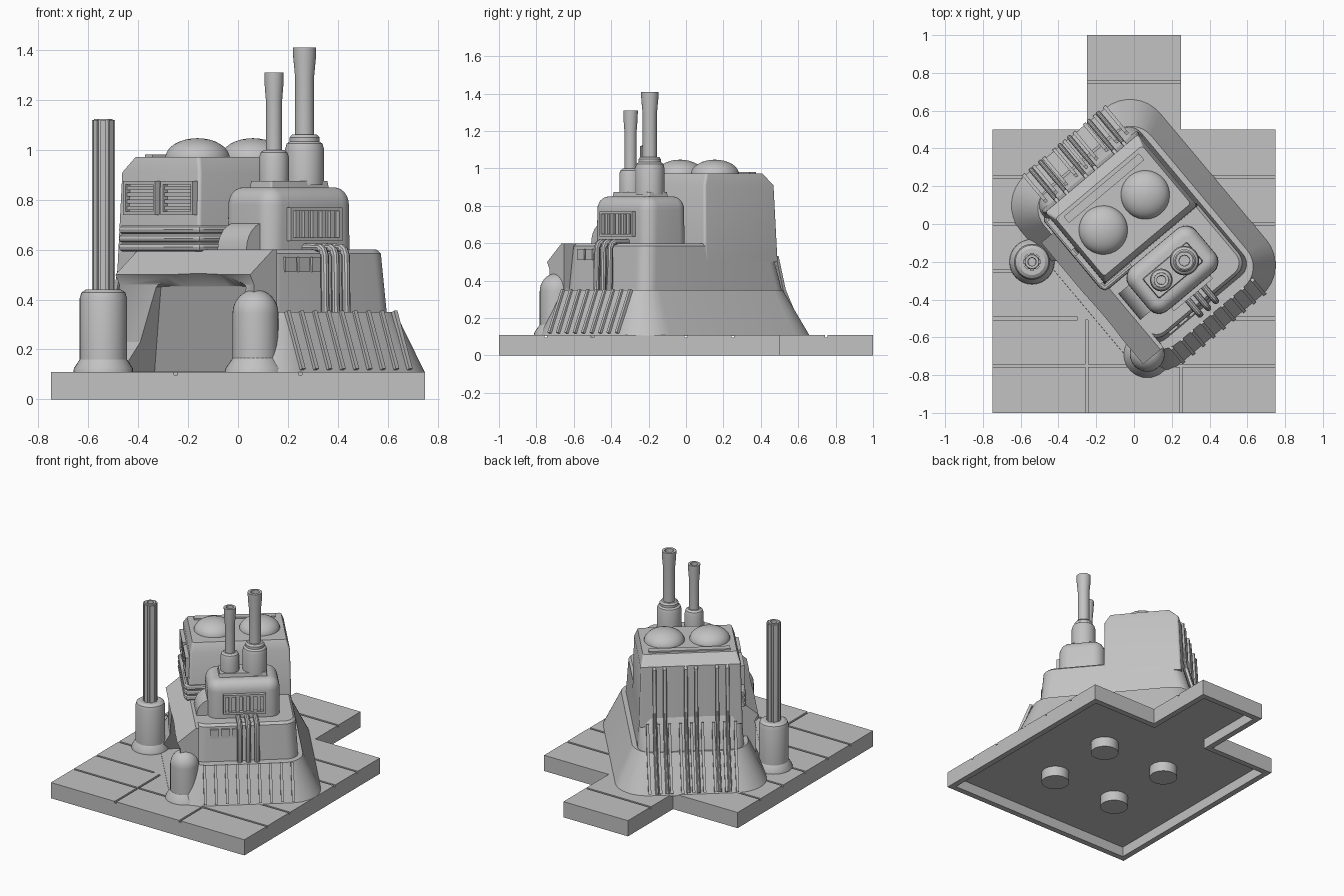
import bpy, bmesh, math
from mathutils import Matrix, Vector

cube = bpy.data.objects.get("Cube")
if cube:
    bpy.data.objects.remove(cube)

grey = bpy.data.materials.new("plain_grey")
grey.use_nodes = True
grey.diffuse_color = (0.54, 0.54, 0.54, 1)
grey.node_tree.nodes["Principled BSDF"].inputs["Base Color"].default_value = (0.54, 0.54, 0.54, 1)

TURN = Matrix.Rotation(math.radians(40), 4, 'Z')   # the building stands turned on its plot
STILL = Matrix.Identity(4)
parts = []


def finish(name, bm, frame=TURN):
    bmesh.ops.recalc_face_normals(bm, faces=bm.faces)
    mesh = bpy.data.meshes.new(name)
    bm.to_mesh(mesh)
    bm.free()
    mesh.materials.append(grey)
    ob = bpy.data.objects.new(name, mesh)
    ob.matrix_world = frame
    bpy.context.collection.objects.link(ob)
    parts.append(ob)
    return ob


def add_box(bm, x0, x1, y0, y1, z0, z1):
    mat = Matrix.Translation(((x0 + x1) / 2, (y0 + y1) / 2, (z0 + z1) / 2))
    mat = mat @ Matrix.Diagonal((x1 - x0, y1 - y0, z1 - z0, 1))
    return bmesh.ops.create_cube(bm, size=1, matrix=mat)["verts"]


def boxes(name, dims, frame=TURN):
    bm = bmesh.new()
    for d in dims:
        add_box(bm, *d)
    return finish(name, bm, frame)


def bridge(bm, rings):
    """Skin closed rings of equal length and cap both ends."""
    rings = [[bm.verts.new(p) for p in ring] for ring in rings]
    n = len(rings[0])
    for a, b in zip(rings, rings[1:]):
        for i in range(n):
            j = (i + 1) % n
            bm.faces.new((a[i], a[j], b[j], b[i]))
    return bm.faces.new(rings[0][::-1]), bm.faces.new(rings[-1])


def rounded(x0, x1, y0, y1, r, z, steps=8):
    pts = []
    corners = ((x1 - r, y1 - r), (x0 + r, y1 - r), (x0 + r, y0 + r), (x1 - r, y0 + r))
    for k, (cx, cy) in enumerate(corners):
        for s in range(steps + 1):
            a = math.pi / 2 * (k + s / steps)
            pts.append((cx + r * math.cos(a), cy + r * math.sin(a), z))
    return pts


def loft(name, sections):
    bm = bmesh.new()
    bridge(bm, [rounded(*s) for s in sections])
    return finish(name, bm)


def lathe(name, profile, x, y, frame=TURN, n=32):
    bm = bmesh.new()
    bridge(bm, [[(x + r * math.cos(math.tau * i / n), y + r * math.sin(math.tau * i / n), z)
                 for i in range(n)] for r, z in profile])
    return finish(name, bm, frame)


def dome_profile(r, z, h, steps=8):
    return [(max(r * math.cos(a), 0.002), z + h * math.sin(a))
            for a in (math.pi / 2 * s / steps for s in range(steps + 1))]


def tube(name, points, r):
    curve = bpy.data.curves.new(name, 'CURVE')
    curve.dimensions = '3D'
    curve.bevel_depth, curve.bevel_resolution, curve.use_fill_caps = r, 3, True
    spline = curve.splines.new('POLY')
    spline.points.add(len(points) - 1)
    for p, co in zip(spline.points, points):
        p.co = (*co, 1)
    tmp = bpy.data.objects.new(name, curve)
    bm = bmesh.new()
    mesh = bpy.data.meshes.new_from_object(tmp)
    bm.from_mesh(mesh)
    bpy.data.objects.remove(tmp)
    bpy.data.curves.remove(curve)
    return finish(name, bm)


def carve(target, cutter):
    mod = target.modifiers.new("cut", 'BOOLEAN')
    mod.operation, mod.solver, mod.object = 'DIFFERENCE', 'EXACT', cutter
    bpy.context.view_layer.update()
    deps = bpy.context.evaluated_depsgraph_get()
    mesh = bpy.data.meshes.new_from_object(target.evaluated_get(deps))
    target.modifiers.clear()
    target.data = mesh


# Ground slab with a rear tab, hollow underneath
PAVE = .097
bm = bmesh.new()
outline = [(-.75, -1), (.75, -1), (.75, .5), (.25, .5), (.25, 1), (-.25, 1), (-.25, .5), (-.75, .5)]
inner = [(x - math.copysign(.04, x), y - (.04 if y > -1 else -.04)) for x, y in outline]
rings = [(inner, .07), (inner, 0), (outline, 0), (outline, PAVE)]
bridge(bm, [[(x, y, z) for x, y in pts] for pts, z in rings])
finish("ground_slab", bm, STILL)

# Paving tiles with thin gaps between them
g = .007
tiles = []
rows = [(-1, -.75, (-.75, -.25, .25, .75)), (-.75, -.5, (-.75, -.25, .75)), (-.5, -.25, (-.75, .75)),
        (-.25, 0, (-.75, .75)), (0, .25, (-.75, .75))]
for y0, y1, xs in rows:
    for x0, x1 in zip(xs, xs[1:]):
        tiles.append((x0 + g * (x0 > -.75), x1 - g * (x1 < .75), y0 + g * (y0 > -1), y1 - g, PAVE, .11))
tiles += [(-.75, .75, .25 + g, .5, PAVE, .11), (-.25, .25, .5, .75 - g, PAVE, .11),
          (-.25, .25, .75 + g, 1, PAVE, .11), (-.3, .5, -.5 - g, -.5 + g, PAVE, .11),
          (-.5, .75, -.25 - g, -.25 + g, PAVE, .11)]
boxes("paving_tiles", tiles, STILL)
for i, (x, y) in enumerate([(x, y) for x in (-.25, .25) for y in (-.5, 0)]):
    lathe(f"underside_peg_{i}", [(.09, 0), (.09, .08)], x, y, STILL)

# Sloping plinth, middle storey and tall rear block
plinth = loft("plinth", [(-.485, .485, -.725, .57, .21, .105), (-.37, .37, -.63, .44, .14, .35)])
loft("middle_storey", [(-.34, .34, -.575, .43, .08, .34), (-.325, .325, -.555, .36, .08, .585),
                       (-.31, .31, -.54, .35, .07, .6)])
loft("rear_block", [(-.33, .33, -.145, .37, .015, .5), (-.32, .32, -.14, .35, .015, .91),
                    (-.30, .30, -.11, .29, .015, .972)])
boxes("roof_bar", [(-.26, .26, .225, .27, .96, .982)])
for s in (-1, 1):
    lathe(f"roof_dome_{s}", [(.13, .96)] + dome_profile(.13, .967, .08), s * .145, .08)

# Hooded garage on one long side, with a leaning arched recess
bm = bmesh.new()
hood = [(-.3, .105), (-.43, .105), (-.42, .46), (-.44, .5), (-.32, .6), (-.3, .6)]
bridge(bm, [[(x, y, z) for x, z in hood] for y in (-.6, .24)])
garage = finish("garage", bm)
bm = bmesh.new()
arch = [(-.53, .112), (.15, .112)]
arch += [(-.27 + .28 * math.cos(a), .45 + .06 * math.sin(a))
         for a in (math.pi * s / 12 for s in range(13))]
bridge(bm, [[(-.8, y, z) for y, z in arch], [(-.44, y, z) for y, z in arch],
            [(-.31 - .25 * (min(z, .45) - .11), y, .45 + .1 * (z - .45) if z > .45 else z) for y, z in arch]])
opening = finish("arch_cutter", bm)
for target in (garage, plinth):
    carve(target, opening)
parts.remove(opening)
bpy.data.objects.remove(opening)

# Rounded turret with its cap plate and side fender
arc = [(math.pi / 2 * s / 6) for s in range(7)]
loft("turret", [(-.23, .23, -.466, -.166, .07, .59)]
     + [(-.23 + i, .23 - i, -.466 + i, -.166 - i, .075 - i, .78 + .07 * math.sin(a))
        for a in arc for i in [.06 * (1 - math.cos(a))]])
loft("turret_cap", [(-.155, .155, -.39, -.25, .01, .84), (-.15, .15, -.385, -.255, .01, .875)])
bm = bmesh.new()
quarter = [(-.2, .59)] + [(-.2 - .1 * math.cos(a), .6 + .11 * math.sin(a)) for a in arc]
bridge(bm, [[(x, y, z) for x, z in quarter] for y in (-.41, -.23)])
finish("turret_fender", bm)

# Two flared, hollow chimneys
for name, x, r, socket, z1, z2 in (("small", -.08, .032, .06, 1.0, 1.31), ("large", .08, .038, .078, 1.035, 1.41)):
    lathe(name + "_chimney_socket", [(socket, .86), (socket, z1 - .03), (socket - .006, z1 - .01),
                                     (socket - .02, z1)], x, -.32)
    lathe(name + "_chimney", [(r, z1 - .01), (r, z2 - .12), (r * 1.2, z2 - .04), (r * 1.22, z2),
                              (r * .75, z2), (r * .7, z2 - .08)], x, -.32)
lathe("chimney_collar", [(.06, 1.03), (.06, 1.05), (.05, 1.062)], .08, -.32)


# Framed grilles: u runs along the wall, z up, d is depth
def grille(name, u0, u1, z0, z1, face, on_front, bars):
    t = .014
    rects = [(u0, u1, z0, z0 + t, .024), (u0, u1, z1 - t, z1, .024),
             (u0, u0 + t, z0 + t, z1 - t, .024), (u1 - t, u1, z0 + t, z1 - t, .024)]
    for i in range(1, bars + 1):
        f = i / (bars + 1)
        if on_front:
            u = u0 + f * (u1 - u0)
            rects.append((u - .011, u + .011, z0 + t, z1 - t, .016))
        else:
            z = z0 + f * (z1 - z0)
            rects.append((u0 + t, u1 - t, z - .008, z + .008, .016))
    if on_front:
        boxes(name, [(a, b, face - d, face + .01, c, e) for a, b, c, e, d in rects])
    else:
        boxes(name, [(face - d, face + .01, a, b, c, e) for a, b, c, e, d in rects])


grille("turret_grille", -.135, .135, .635, .77, -.466, True, 5)
for i, u in enumerate((-.03, .205)):
    grille(f"side_louvre_{i}", u - .1, u + .1, .74, .875, -.322, False, 4)
boxes("small_windows", [(x - .028, x + .028, -.569, -.55, .51, .57) for x in (-.2, -.13, -.06)])

# Pipes: three over the front edge, three around the side, three pairs up the back
for i, x in enumerate((-.04, .015, .07)):
    tube(f"front_pipe_{i}", [(x, -.44, .608), (x, -.56, .608), (x, -.578, .598),
                             (x, -.588, .575), (x, -.592, .34)], .017)
for i in range(3):
    z = .61 + .035 * i
    tube(f"side_pipe_{i}", [(-.33, .32, z), (-.34, .31, z), (-.34, -.14, z), (-.333, -.157, z),
                            (-.315, -.16, z), (-.15, -.16, z)], .018)
for i, x in enumerate(c + d for c in (-.2, 0, .2) for d in (-.033, .033)):
    tube(f"rear_pipe_{i}", [(x, .34, .9), (x, .365, .89), (x, .38, .6), (x, .445, .35),
                            (x, .57, .12)], .012)


# Thin ribs lying on the plinth slopes
def ribs(name, xs, path):
    bm = bmesh.new()
    for x in xs:
        for (ya, za), (yb, zb) in zip(path, path[1:]):
            along = Vector((0, yb - ya, zb - za))
            rot = along.to_track_quat('Z', 'X').to_matrix().to_4x4()
            mid = Matrix.Translation((x, (ya + yb) / 2, (za + zb) / 2))
            bmesh.ops.create_cube(bm, size=1, matrix=mid @ rot @ Matrix.Diagonal((.018, .018, along.length, 1)))
    finish(name, bm)


ribs("front_ribs", [-.27 + .07 * i for i in range(9)], [(-.725, .12), (-.63, .352)])
ribs("rear_ribs", [-.28 + .07 * i for i in range(9)], [(.57, .12), (.445, .35), (.395, .53)])

# Domed tank at the front corner, and the mast on its own footing
lathe("corner_tank", [(.125, .105), (.12, .125), (.092, .165)] + dome_profile(.092, .345, .095), .07, -.69, STILL)
lathe("mast_footing", [(.12, .105), (.118, .125), (.095, .16), (.095, .405), (.088, .428),
                       (.07, .44)], -.54, -.2, STILL)
lathe("mast", [(.041, .43), (.041, 1.11), (.036, 1.125), (.022, 1.125), (.02, 1.0)], -.54, -.2, STILL)
bm = bmesh.new()
for i in range(8):
    fin = add_box(bm, .03, .046, -.011, .011, .43, 1.12)
    bmesh.ops.transform(bm, verts=fin, matrix=Matrix.Rotation(math.tau * i / 8, 4, 'Z'))
finish("mast_fins", bm, Matrix.Translation((-.54, -.2, 0)))

# Smooth the round parts while keeping hard edges
bpy.ops.object.select_all(action='DESELECT')
for ob in parts:
    ob.select_set(True)
bpy.context.view_layer.objects.active = parts[0]
bpy.ops.object.shade_smooth_by_angle(angle=math.radians(32))
